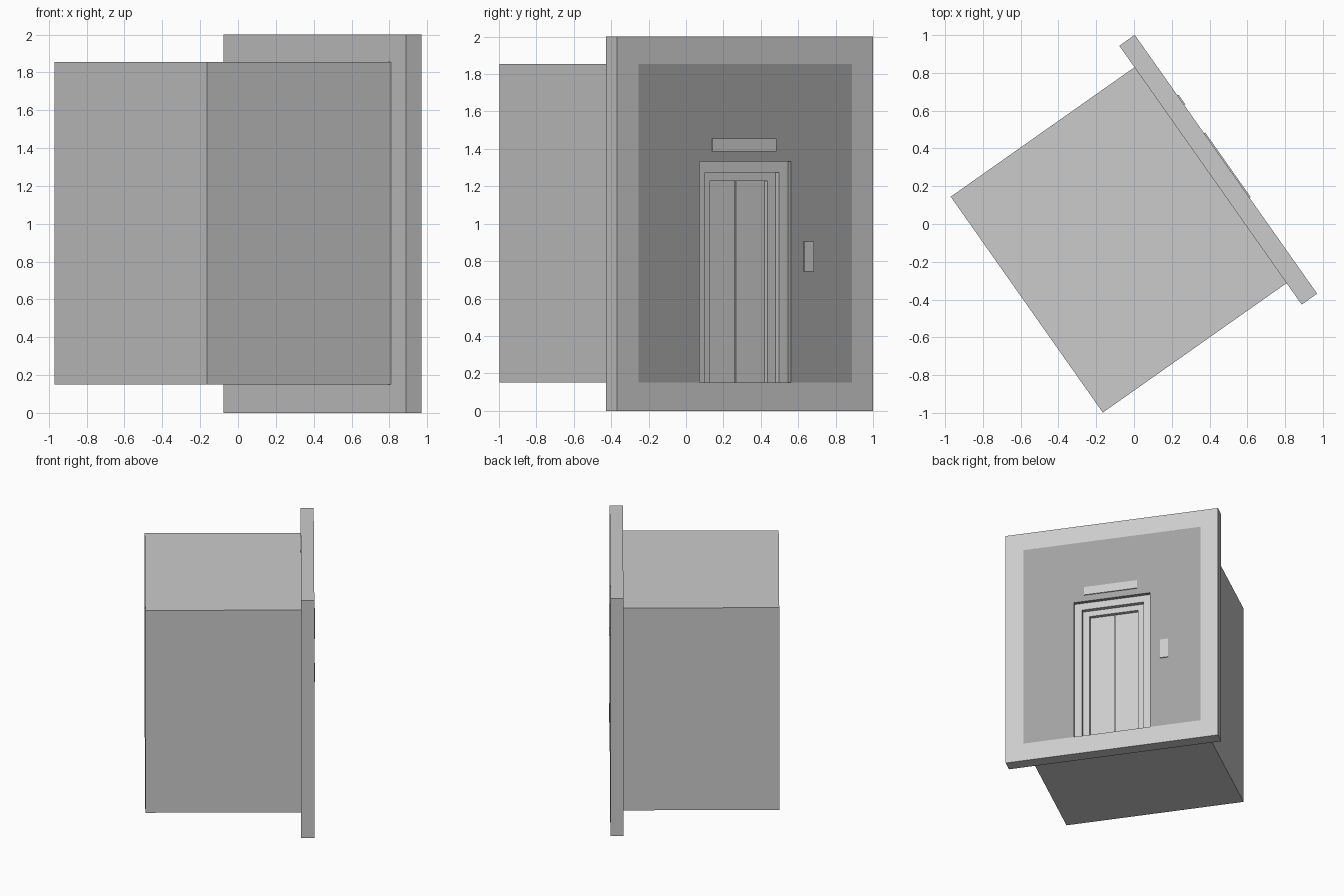
import bpy, bmesh, math
from mathutils import Matrix, Vector

if "Cube" in bpy.data.objects:
    bpy.data.objects.remove(bpy.data.objects["Cube"])

# Local frame: x = outward through the doors, y = across the front, z = up
TURN = Matrix.Rotation(math.radians(35.17), 4, 'Z')
ORIGIN = TURN @ Vector((0, -0.022, 0))


def material(name, grey):
    m = bpy.data.materials.new(name)
    m.diffuse_color = (grey, grey, grey, 1)
    m.use_nodes = True
    m.node_tree.nodes["Principled BSDF"].inputs["Base Color"].default_value = m.diffuse_color
    return m


def finish(name, bm, mat=None):
    bmesh.ops.recalc_face_normals(bm, faces=bm.faces)
    me = bpy.data.meshes.new(name)
    bm.to_mesh(me)
    bm.free()
    ob = bpy.data.objects.new(name, me)
    ob.rotation_euler.z = math.radians(35.17)
    ob.location = ORIGIN
    if mat:
        me.materials.append(mat)
    bpy.context.collection.objects.link(ob)
    return ob


def box(name, x, y, z, mat=None):
    bm = bmesh.new()
    bmesh.ops.create_cube(bm, size=1)
    for v in bm.verts:
        v.co = [(a + b) / 2 + c * (b - a) for (a, b), c in zip((x, y, z), v.co)]
    return finish(name, bm, mat)


def surround(name, x, outer, inner, closed, mat=None):
    """Rectangular border between two outlines (half width, bottom, top)."""
    bm = bmesh.new()

    def outline(half, low, high):
        pts = [(-half, low), (-half, high), (half, high), (half, low)]
        return [[bm.verts.new((xx, *p)) for p in pts] for xx in x]

    (ob, of), (ib, inf) = outline(*outer), outline(*inner)
    for i in range(4 if closed else 3):
        j = (i + 1) % 4
        for a, b in ((of, inf), (inf, ib), (ib, ob), (ob, of)):
            bm.faces.new((a[i], a[j], b[j], b[i]))
    if not closed:
        for i in (0, 3):
            bm.faces.new((of[i], inf[i], ib[i], ob[i]))
    return finish(name, bm, mat)


dark = material("dark_wall", 0.36)
light = material("light_panel", 1.0)
FLOOR = 0.15

# Shaft block behind the facade
box("shaft", (-0.71, 0.48), (-0.699, 0.699), (FLOOR, 1.855))

# Facade border and the dark wall flush within it
surround("facade_border", (0.48, 0.58), (0.838, 0, 2), (0.699, FLOOR, 1.855), True)
surround("wall", (0.48, 0.58), (0.699, FLOOR, 1.855), (0.30, FLOOR, 1.333), False, dark)

# Stepped door casing
surround("outer_casing", (0.48, 0.552), (0.30, FLOOR, 1.333), (0.2415, FLOOR, 1.275), False)
surround("inner_casing", (0.48, 0.52), (0.2415, FLOOR, 1.275), (0.19, FLOOR, 1.228), False)

# Two sliding leaves with a narrow gap
for side, name in ((-1, "door_leaf_left"), (1, "door_leaf_right")):
    box(name, (0.48, 0.492), sorted((side * 0.003, side * 0.19)), (FLOOR, 1.228))

# Floor indicator and call panel
box("floor_indicator", (0.57, 0.587), (-0.217, 0.201), (1.386, 1.455), light)
box("call_panel", (0.57, 0.587), (0.382, 0.446), (0.744, 0.904), light)
